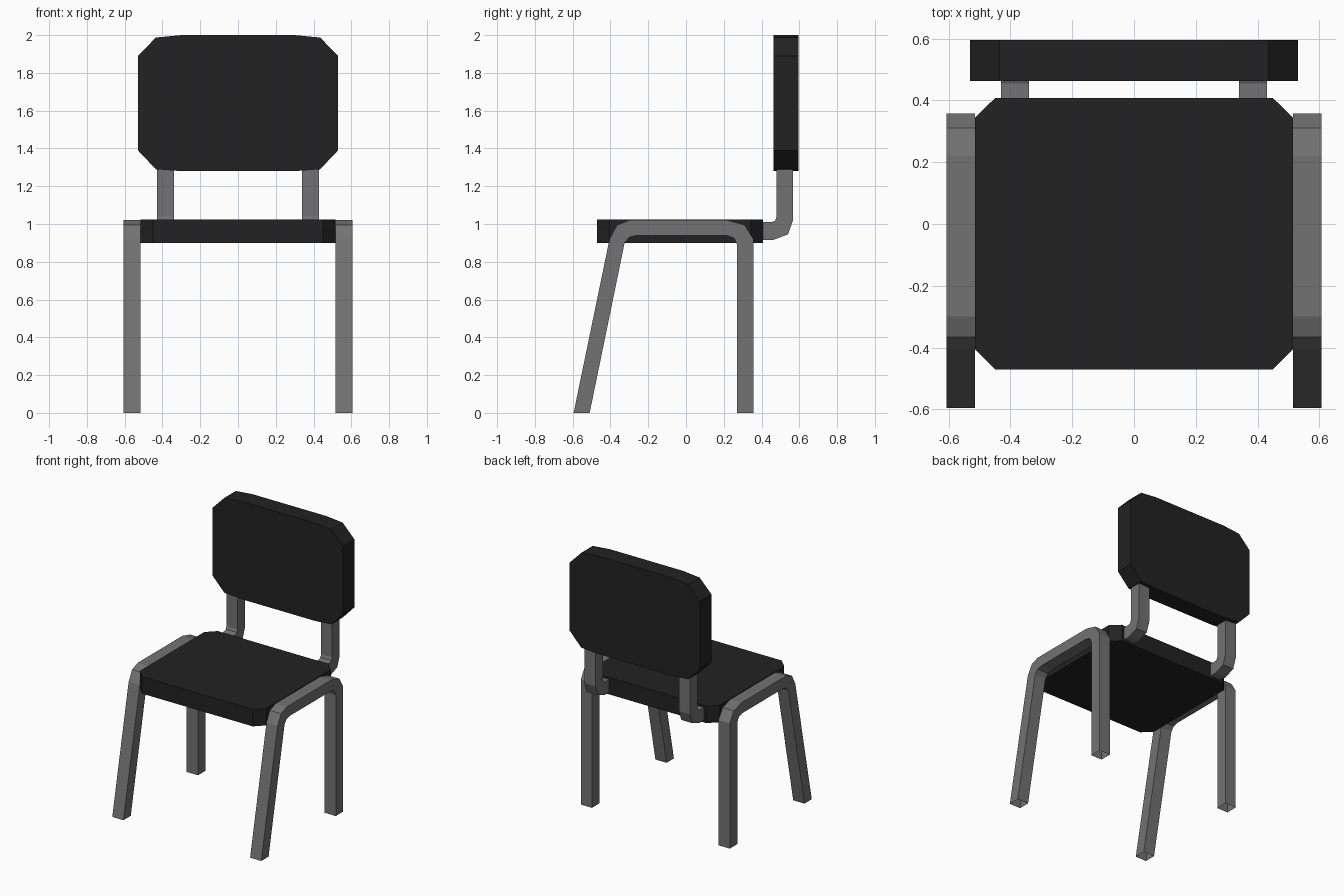
import bpy, bmesh
from mathutils import Vector

if "Cube" in bpy.data.objects:
    bpy.data.objects.remove(bpy.data.objects["Cube"])


def material(name, v):
    m = bpy.data.materials.new(name)
    m.diffuse_color = (v, v, v, 1)
    m.use_nodes = True
    m.node_tree.nodes["Principled BSDF"].inputs["Base Color"].default_value = m.diffuse_color
    return m


black = material("black padding", 0.016)
grey = material("grey metal", 0.17)


def extrude(name, profile, place, lo, hi, mat, open_ends=()):
    """Extrude a 2D outline between lo and hi; place maps (a, b, depth) to xyz."""
    bm = bmesh.new()
    face = bm.faces.new([bm.verts.new(place(a, b, lo)) for a, b in profile])
    res = bmesh.ops.extrude_face_region(bm, geom=[face], use_keep_orig=True)
    move = Vector(place(0, 0, hi)) - Vector(place(0, 0, lo))
    bmesh.ops.translate(bm, vec=move, verts=[v for v in res["geom"] if isinstance(v, bmesh.types.BMVert)])
    bmesh.ops.recalc_face_normals(bm, faces=bm.faces)
    # the tube ends are open
    ends = [f for f in bm.faces if any(test(f) for test in open_ends)]
    bmesh.ops.delete(bm, geom=ends, context="FACES_ONLY")
    me = bpy.data.meshes.new(name)
    bm.to_mesh(me)
    bm.free()
    me.materials.append(mat)
    ob = bpy.data.objects.new(name, me)
    bpy.context.collection.objects.link(ob)
    return ob


def along_x(a, b, d):
    return (d, a, b)


def along_y(a, b, d):
    return (a, d, b)


def along_z(a, b, d):
    return (a, b, d)


def mirrored(half):
    """Complete a right-hand outline (bottom to top) with its left half."""
    return half + [(-a, b) for a, b in reversed(half)]


# Seat cushion with cut corners
seat = mirrored([(0.45, -0.47), (0.515, -0.405), (0.515, 0.343), (0.45, 0.407)])
extrude("seat", seat, along_z, 0.90, 1.025, black)

# Backrest cushion with cut corners and slightly bowed top and bottom
back = mirrored([(0.30, 1.28), (0.435, 1.29), (0.53, 1.39),
                 (0.53, 1.89), (0.435, 1.987), (0.30, 2.0)])
extrude("backrest", back, along_y, 0.462, 0.595, black)

# Side frame: splayed front leg, rail and upright rear leg in one bent tube
frame = [(-0.595, 0), (-0.405, 0.92), (-0.365, 0.995), (-0.30, 1.02),
         (0.22, 1.02), (0.31, 0.995), (0.357, 0.92), (0.357, 0),
         (0.27, 0), (0.27, 0.89), (0.255, 0.925), (0.215, 0.94),
         (-0.26, 0.94), (-0.30, 0.93), (-0.325, 0.90), (-0.51, 0)]

# Bent bracket joining the seat to the backrest
bracket = [(0.40, 0.915), (0.46, 0.915), (0.54, 0.945), (0.567, 1.02),
           (0.567, 1.30), (0.48, 1.30), (0.48, 1.04), (0.472, 1.018),
           (0.455, 1.01), (0.40, 1.01)]

for side, s in (("left", -1), ("right", 1)):
    extrude(side + "_leg_frame", frame, along_x, s * 0.515, s * 0.606, grey,
            [lambda f: f.calc_center_median().z < 0.001])
    extrude(side + "_back_bracket", bracket, along_x, s * 0.34, s * 0.43, grey)
